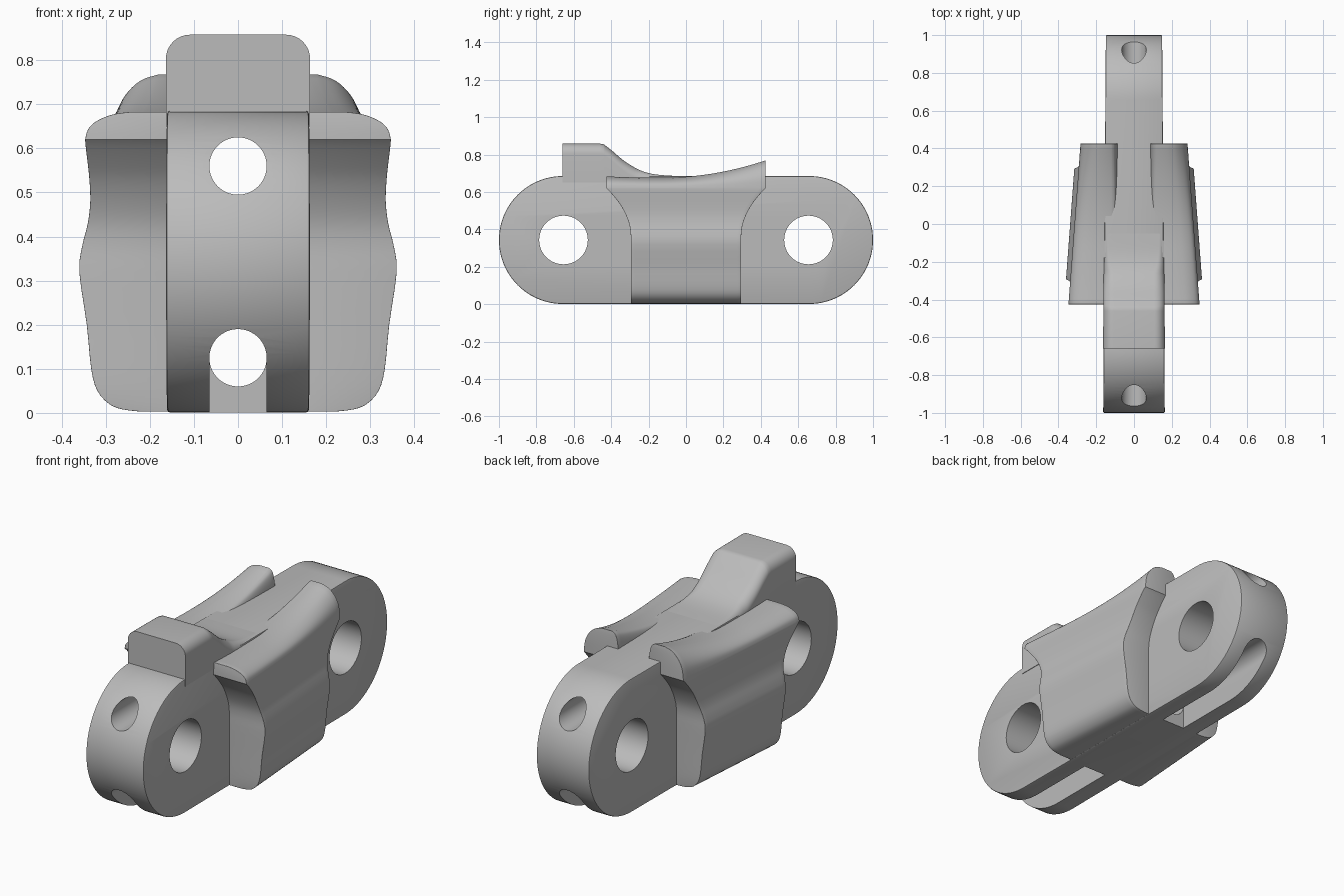
import bpy, bmesh, math
from mathutils import Vector

if "Cube" in bpy.data.objects:
    bpy.data.objects.remove(bpy.data.objects["Cube"])

grey = bpy.data.materials.new("plain grey")
grey.use_nodes = True
COLOUR = (0.5, 0.5, 0.5, 1)
grey.diffuse_color = COLOUR
grey.node_tree.nodes["Principled BSDF"].inputs["Base Color"].default_value = COLOUR

R, MID, END = 0.342, 0.343, 0.658      # link end radius, mid height, pin position
BORE = 0.065                           # half width of tunnels and slots


def activate(ob):
    bpy.ops.object.select_all(action="DESELECT")
    ob.select_set(True)
    bpy.context.view_layer.objects.active = ob


def make(name, bm):
    bmesh.ops.recalc_face_normals(bm, faces=bm.faces)
    me = bpy.data.meshes.new(name)
    bm.to_mesh(me)
    bm.free()
    me.materials.append(grey)
    ob = bpy.data.objects.new(name, me)
    bpy.context.collection.objects.link(ob)
    return ob


def smooth(ob):
    activate(ob)
    bpy.ops.object.shade_smooth_by_angle(angle=math.radians(35))


def bevel(ob, width, segments, angle):
    m = ob.modifiers.new("edge rounding", "BEVEL")
    m.width, m.segments = width, segments
    m.limit_method, m.angle_limit = "ANGLE", math.radians(angle)
    activate(ob)
    bpy.ops.object.modifier_apply(modifier=m.name)


def loft(name, rings):
    """Join closed rings of equal length and cap both ends."""
    bm = bmesh.new()
    loops = [[bm.verts.new(p) for p in ring] for ring in rings]
    n = len(loops[0])
    for a, b in zip(loops, loops[1:]):
        for i in range(n):
            j = (i + 1) % n
            bm.faces.new((a[i], a[j], b[j], b[i]))
    bm.faces.new(loops[0])
    bm.faces.new(loops[-1])
    return make(name, bm)


def spline(points, steps):
    """Smooth curve through the given points."""
    pts = [Vector(p) for p in points]
    out = []
    for i in range(len(pts) - 1):
        a, b = pts[max(i - 1, 0)], pts[i]
        c, d = pts[i + 1], pts[min(i + 2, len(pts) - 1)]
        for k in range(steps):
            t = k / steps
            out.append(b + (c - a) * t / 2 + (a - b * 2.5 + c * 2 - d / 2) * t**2
                       + ((b - c) * 1.5 + (d - a) / 2) * t**3)
    return out + [pts[-1]]


def link_half(y):
    return 0.156 - 0.007 * y


def cylinder(name, radius, centre, axis):
    bpy.ops.mesh.primitive_cylinder_add(vertices=64, radius=radius, depth=3, location=centre,
                                        rotation=(math.pi / 2, 0, 0) if axis == "y" else (0, math.pi / 2, 0))
    bpy.context.object.name = name
    return bpy.context.object


# Link body: tapered bar with round ends
outline = []
for side in (1, -1):
    for k in range(49):
        a = -math.pi / 2 + math.pi * k / 48
        outline.append((side * (END + R * math.cos(a)), MID + side * R * math.sin(a)))
link = loft("link_body", [[(s * link_half(y), y, z) for y, z in outline] for s in (-1, 1)])
bevel(link, 0.006, 2, 60)

# Pin holes, lengthwise tunnels and open slots under both ends
cutters = [cylinder("pin_cutter", 0.13, (0, s * 0.655, MID), "x") for s in (-1, 1)]
cutters += [cylinder("tunnel_cutter", BORE, (0, 0, z), "y") for z in (0.56, 0.125)]
for s in (-1, 1):
    bpy.ops.mesh.primitive_cube_add(size=1, location=(0, s * 0.8, 0))
    bpy.context.object.scale = (BORE * 1.995, 1, 0.25)
    cutters.append(bpy.context.object)
for cutter in cutters:
    cutter.hide_render = True
    m = link.modifiers.new("cut", "BOOLEAN")
    m.operation, m.solver, m.object = "DIFFERENCE", "EXACT", cutter
    activate(link)
    bpy.ops.object.modifier_apply(modifier=m.name)
    bpy.data.objects.remove(cutter)
smooth(link)

# Stop block with a hollow ramp behind it
ramp = [(-0.66, 0.858), (-0.46, 0.858)]
ramp += [tuple(p) for p in spline([(-0.44, 0.855), (-0.395, 0.82), (-0.325, 0.762), (-0.245, 0.716),
                                   (-0.165, 0.694), (-0.05, 0.685), (0.05, 0.68)], 5)]
rings = []
for y, z in ramp:
    w = link_half(y) + 0.003
    r = min(0.055, (z - 0.655) * 0.8)
    ring = [(-w, y, 0.65), (w, y, 0.65)]
    for cx, start in ((w - r, 0), (r - w, math.pi / 2)):
        for k in range(9):
            a = start + math.pi / 2 * k / 8
            ring.append((cx + r * math.cos(a), y, z - r + r * math.sin(a)))
    rings.append(ring)
smooth(loft("stop_block", rings))

# Side wings: height, outer x, half length; the last rows form the lip
LIP = 0.62
lower = [(0.003, 0.2, 0.295), (0.008, 0.24, 0.295), (0.02, 0.27, 0.295), (0.05, 0.297, 0.295),
         (0.1, 0.311, 0.295), (0.2, 0.321, 0.295), (0.32, 0.338, 0.295), (0.38, 0.331, 0.296),
         (0.43, 0.318, 0.304), (0.48, 0.311, 0.323), (0.53, 0.311, 0.35), (0.57, 0.313, 0.38),
         (0.605, 0.315, 0.41), (LIP, 0.315, 0.425)]
# Lip: share of lip height, outer x, inner x
lip = [(0.35, 0.309, 0.087), (0.6, 0.295, 0.09), (0.8, 0.272, 0.096),
       (0.93, 0.245, 0.105), (1, 0.21, 0.12)]
rows = [(p.x, p.y, 0.087, p.z, 0) for p in spline(lower, 3)]
rows += [(LIP, p.y, p.z, 0.425, p.x) for p in spline([(0, 0.315, 0.087)] + lip, 3)[1:]]
STEPS = 28


def wing_top(y):
    d = y + 0.13
    return 0.676 + (0.3 if d > 0 else 0.08) * d * d


for name, side in (("left_wing", 1), ("right_wing", -1)):
    rings = []
    for z, outer, inner, half, share in rows:
        ys = [half * (2 * k / STEPS - 1) for k in range(STEPS + 1)]
        height = [z + share * (wing_top(y) - LIP) for y in ys]
        out_edge = [(side * (outer - 0.075 * y), y, h) for y, h in zip(ys, height)]
        in_edge = [(side * inner, y, h) for y, h in zip(ys, height)]
        rings.append(out_edge + in_edge[::-1])
    wing = loft(name, rings)
    # Split the curved top cap into strips
    bm = bmesh.new()
    bm.from_mesh(wing.data)
    bm.verts.ensure_lookup_table()
    n = 2 * (STEPS + 1)
    top = bm.verts[-n:]
    bm.faces.remove(next(f for f in bm.faces if len(f.verts) == n and top[0] in f.verts))
    for k in range(STEPS):
        bm.faces.new((top[k], top[k + 1], top[n - 2 - k], top[n - 1 - k]))
    bmesh.ops.recalc_face_normals(bm, faces=bm.faces)
    # Round the end edges
    ends = [e for e in bm.edges if len(e.link_faces) == 2 and e.calc_face_angle(0) > 0.9]
    bmesh.ops.bevel(bm, geom=ends, offset=0.01, segments=3, profile=0.5, affect="EDGES",
                    clamp_overlap=True)
    bm.to_mesh(wing.data)
    bm.free()
    smooth(wing)
